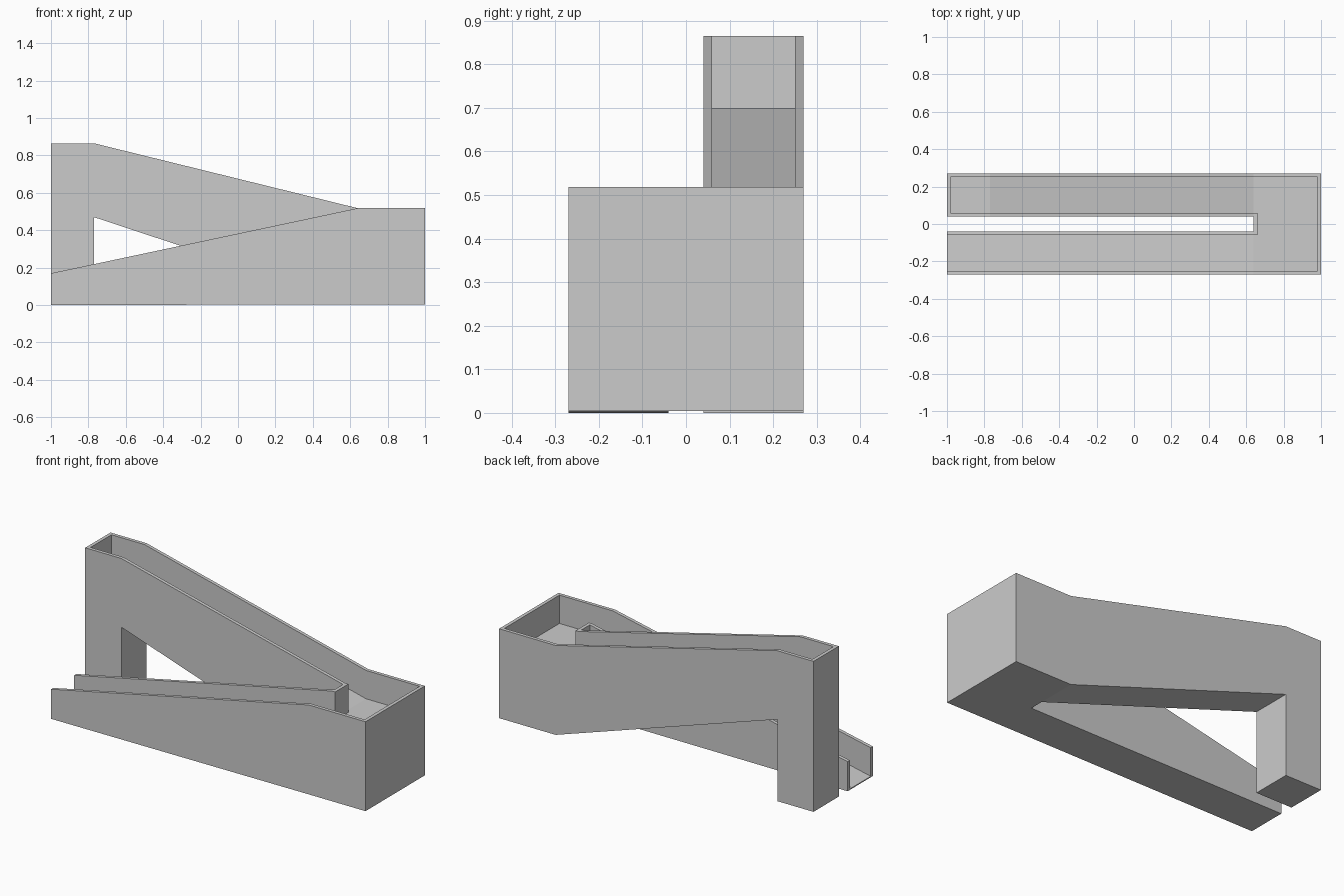
import bpy, bmesh

if "Cube" in bpy.data.objects:
    bpy.data.objects.remove(bpy.data.objects["Cube"])


def prism(name, profile, y0, y1):
    """Extrude an (x, z) profile from y0 to y1."""
    bm = bmesh.new()
    face = bm.faces.new([bm.verts.new((x, y0, z)) for x, z in profile])
    ext = bmesh.ops.extrude_face_region(bm, geom=[face])
    verts = [v for v in ext["geom"] if isinstance(v, bmesh.types.BMVert)]
    bmesh.ops.translate(bm, verts=verts, vec=(0, y1 - y0, 0))
    bmesh.ops.recalc_face_normals(bm, faces=bm.faces[:])
    mesh = bpy.data.meshes.new(name)
    bm.to_mesh(mesh)
    bm.free()
    obj = bpy.data.objects.new(name, mesh)
    bpy.context.collection.objects.link(obj)
    return obj


def combine(body, other, operation):
    """Apply a boolean and remove the helper."""
    other.hide_render = True
    mod = body.modifiers.new(operation.lower(), "BOOLEAN")
    mod.operation, mod.object, mod.solver = operation, other, "EXACT"
    bpy.context.view_layer.objects.active = body
    bpy.ops.object.modifier_apply(modifier=mod.name)
    bpy.data.objects.remove(other)


OUT, GAP, T = 0.27, 0.04, 0.02      # half width, half gap, wall thickness
BEND, POST = 0.64, -0.77            # landing start, top platform edge
RAIL, LAND, TOP = 0.518, 0.355, 0.865
BASE, HIGH = 0.004, 1.2

# Lower flight with a flat underside, running into the landing
ramp = prism("switchback_ramp", [(-1, 0), (BEND, BASE), (1, BASE), (1, RAIL),
                                 (BEND, RAIL), (-1, 0.17)], -OUT, -GAP)

# Upper flight carried on an end post
upper = prism("upper_flight", [(-1, 0), (POST, 0), (POST, 0.47), (BEND, BASE),
                               (1, BASE), (1, RAIL), (BEND, RAIL),
                               (POST, TOP), (-1, TOP)], GAP, OUT)

# Landing block joining both flights
landing = prism("landing", [(BEND, BASE), (1, BASE), (1, RAIL), (BEND, RAIL)],
                -GAP, GAP)
combine(ramp, landing, "UNION")
combine(ramp, upper, "UNION")

# Walkway channels between the side walls
end = 1 - T
low_cut = prism("lower_channel", [(-1.1, -0.014), (BEND, LAND), (end, LAND),
                                  (end, HIGH), (-1.1, HIGH)],
                -OUT + T, -GAP - T)
# keep the thin floor at the open foot of the ramp
for v in low_cut.data.vertices:
    if v.co.x < -1 and v.co.z < 0.1:
        v.co.z = 0.006 - 0.1 * (LAND - 0.006) / (BEND + 1)
up_cut = prism("upper_channel", [(-end, 0.70), (POST, 0.70), (BEND, LAND),
                                 (end, LAND), (end, HIGH), (-end, HIGH)],
               GAP + T, OUT - T)
land_cut = prism("landing_channel", [(BEND + T, LAND), (end, LAND),
                                     (end, HIGH), (BEND + T, HIGH)],
                 -OUT + T, OUT - T)
for cutter in (low_cut, up_cut, land_cut):
    combine(ramp, cutter, "DIFFERENCE")

# Merge leftover coplanar faces
bm = bmesh.new()
bm.from_mesh(ramp.data)
bmesh.ops.remove_doubles(bm, verts=bm.verts[:], dist=1e-5)
bmesh.ops.dissolve_limit(bm, angle_limit=0.002, verts=bm.verts[:],
                         edges=bm.edges[:])
bm.to_mesh(ramp.data)
bm.free()
